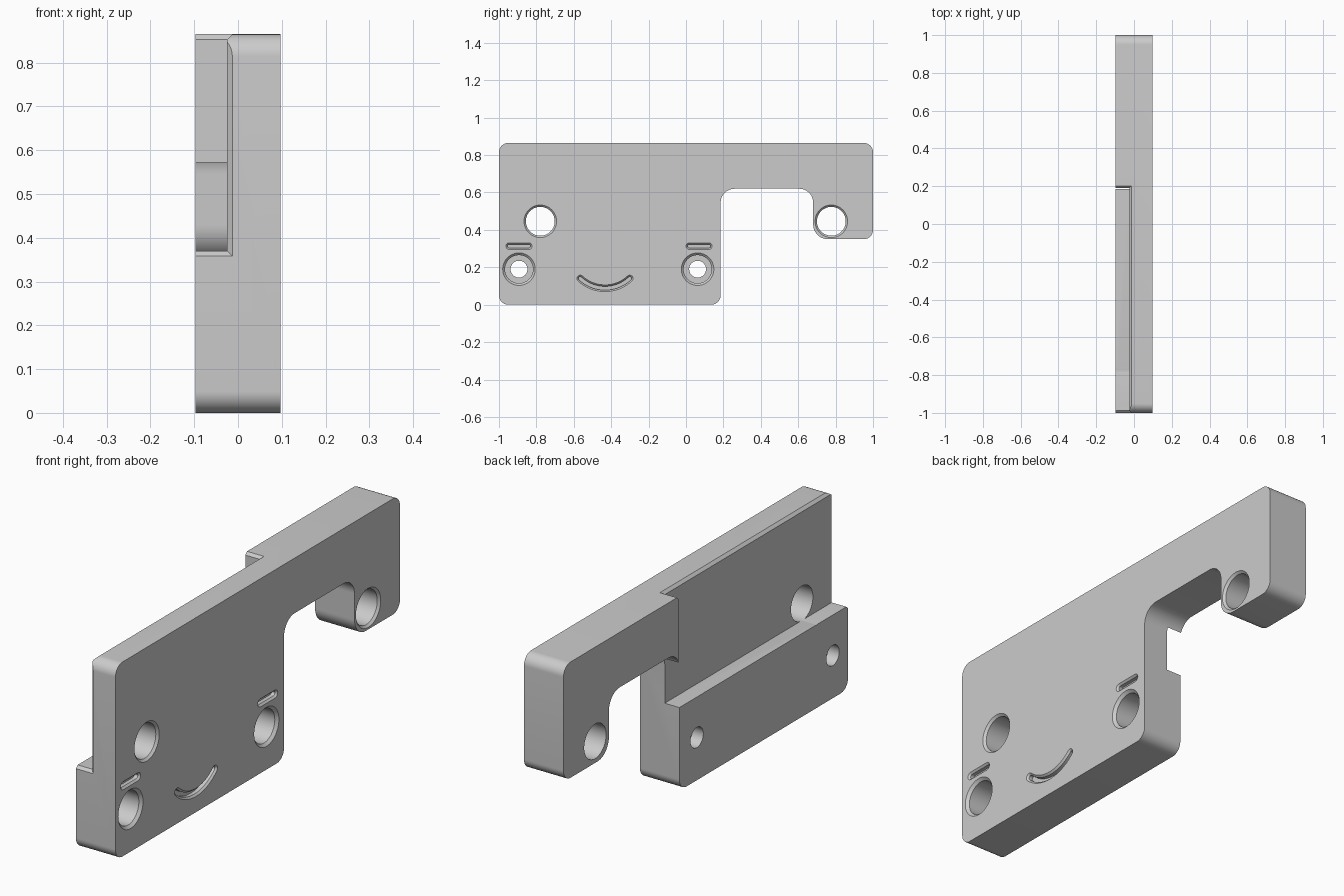
import bpy, bmesh
from math import sin, cos, pi, radians
from mathutils import Vector

cube = bpy.data.objects.get("Cube")
if cube:
    bpy.data.objects.remove(cube, do_unlink=True)

HALF = 0.097      # half thickness of the plate
TOP = 0.865       # overall height
CH = 0.012        # chamfer size

grey = bpy.data.materials.new("light grey")
grey.use_nodes = True
colour = (0.6, 0.6, 0.6, 1)
grey.diffuse_color = colour
grey.node_tree.nodes["Principled BSDF"].inputs["Base Color"].default_value = colour


def make_object(name, bm):
    bmesh.ops.recalc_face_normals(bm, faces=bm.faces)
    mesh = bpy.data.meshes.new(name)
    bm.to_mesh(mesh)
    bm.free()
    mesh.materials.append(grey)
    obj = bpy.data.objects.new(name, mesh)
    bpy.context.collection.objects.link(obj)
    return obj


def loft(name, sections):
    """Skin a list of (x, outline) sections; each outline is (y, z) points."""
    bm = bmesh.new()
    rings = [[bm.verts.new((x, y, z)) for y, z in line] for x, line in sections]
    for a, b in zip(rings, rings[1:]):
        for i in range(len(a)):
            j = (i + 1) % len(a)
            bm.faces.new((a[i], a[j], b[j], b[i]))
    bm.faces.new(rings[0])
    bm.faces.new(rings[-1])
    return make_object(name, bm)


def hull(name, points):
    bm = bmesh.new()
    for p in points:
        bm.verts.new(p)
    bmesh.ops.convex_hull(bm, input=bm.verts[:])
    return make_object(name, bm)


def rounded(corners, steps=12):
    """Fillet each right-angled (y, z, radius) corner."""
    out = []
    for i, (y, z, r) in enumerate(corners):
        p = Vector((y, z))
        a = (Vector(corners[i - 1][:2]) - p).normalized() * r
        b = (Vector(corners[(i + 1) % len(corners)][:2]) - p).normalized() * r
        for k in range(steps + 1):
            t = k / steps * pi / 2
            out.append(p + a * (1 - sin(t)) + b * (1 - cos(t)))
    return out


def circle(y, z, r, n=64):
    return [(y + r * cos(2 * pi * i / n), z + r * sin(2 * pi * i / n)) for i in range(n)]


def stroke(path, r, steps=8):
    """Outline of a round-ended line along a path."""
    pts = [Vector(p) for p in path]
    out = []
    for line in (pts, pts[::-1]):
        for i, p in enumerate(line):
            d = (line[min(i + 1, len(line) - 1)] - line[max(i - 1, 0)]).normalized()
            side = Vector((d.y, -d.x))
            out.append(p + side * r)
        for k in range(1, steps):
            t = k / steps * pi
            out.append(p + side * r * cos(t) + d * r * sin(t))
    return out


def cut(target, cutter):
    mod = target.modifiers.new("cut", 'BOOLEAN')
    mod.operation = 'DIFFERENCE'
    mod.solver = 'EXACT'
    mod.object = cutter
    bpy.context.view_layer.objects.active = target
    bpy.ops.object.modifier_apply(modifier=mod.name)
    bpy.data.objects.remove(cutter, do_unlink=True)


# Plate with the hooked arm
outline = rounded([(-1, 0, .05), (.185, 0, .05), (.185, .62, .075), (.68, .62, .075),
                   (.68, .35, .08), (1, .35, .05), (1, TOP, .05), (-1, TOP, .05)])
plate = loft("bracket_plate", [(-HALF, outline), (HALF, outline)])

# Pocket in the rear side, with chamfered open edges
FLOOR, LEDGE, WALL = -.025, .37, .19
cut(plate, hull("pocket", [(x, y, z) for x in (-.2, FLOOR)
                           for y in (-1.2, WALL) for z in (LEDGE, 1)]))
e = CH + .01
cut(plate, hull("pocket_front_chamfer",
                [(x, y, z) for y, g in ((-1 + CH, 0), (-1.01, e))
                 for x in (-.2, FLOOR + g) for z in (LEDGE - g, 1)]))
cut(plate, hull("pocket_top_chamfer",
                [(x, y, z) for z, g in ((TOP - CH, 0), (TOP + .01, e))
                 for x in (-.2, FLOOR + g) for y in (-1.2, WALL + g)]))

# Large through holes with a countersunk rim
for y in (-.779, .777):
    cut(plate, loft("large_hole", [(-.2, circle(y, .446, .077)),
                                   (HALF - .01, circle(y, .446, .077)),
                                   (HALF + .01, circle(y, .446, .097))]))

# Counterbored screw holes, each with a slot above
for y in (-.893, .062):
    cut(plate, loft("screw_hole", [(-.2, circle(y, .19, .045)),
                                   (HALF - .14, circle(y, .19, .045)),
                                   (HALF - .14, circle(y, .19, .075)),
                                   (HALF - .012, circle(y, .19, .075)),
                                   (HALF + .01, circle(y, .19, .097))]))


def groove(name, path):
    cut(plate, loft(name, [(HALF - .025, stroke(path, .01)),
                           (HALF - .008, stroke(path, .01)),
                           (HALF + .008, stroke(path, .026))]))


for y in (-.893, .07):
    groove("slot", [(y - .052, .313), (y + .052, .313)])

# Curved groove between the screw holes
arc = [radians(-43 + 86 * i / 24) for i in range(25)]
groove("curved_groove", [(-.433 + .194 * sin(a), .282 - .194 * cos(a)) for a in arc])

bpy.ops.object.select_all(action='DESELECT')
plate.select_set(True)
bpy.context.view_layer.objects.active = plate
bpy.ops.object.shade_smooth_by_angle(angle=radians(25))
